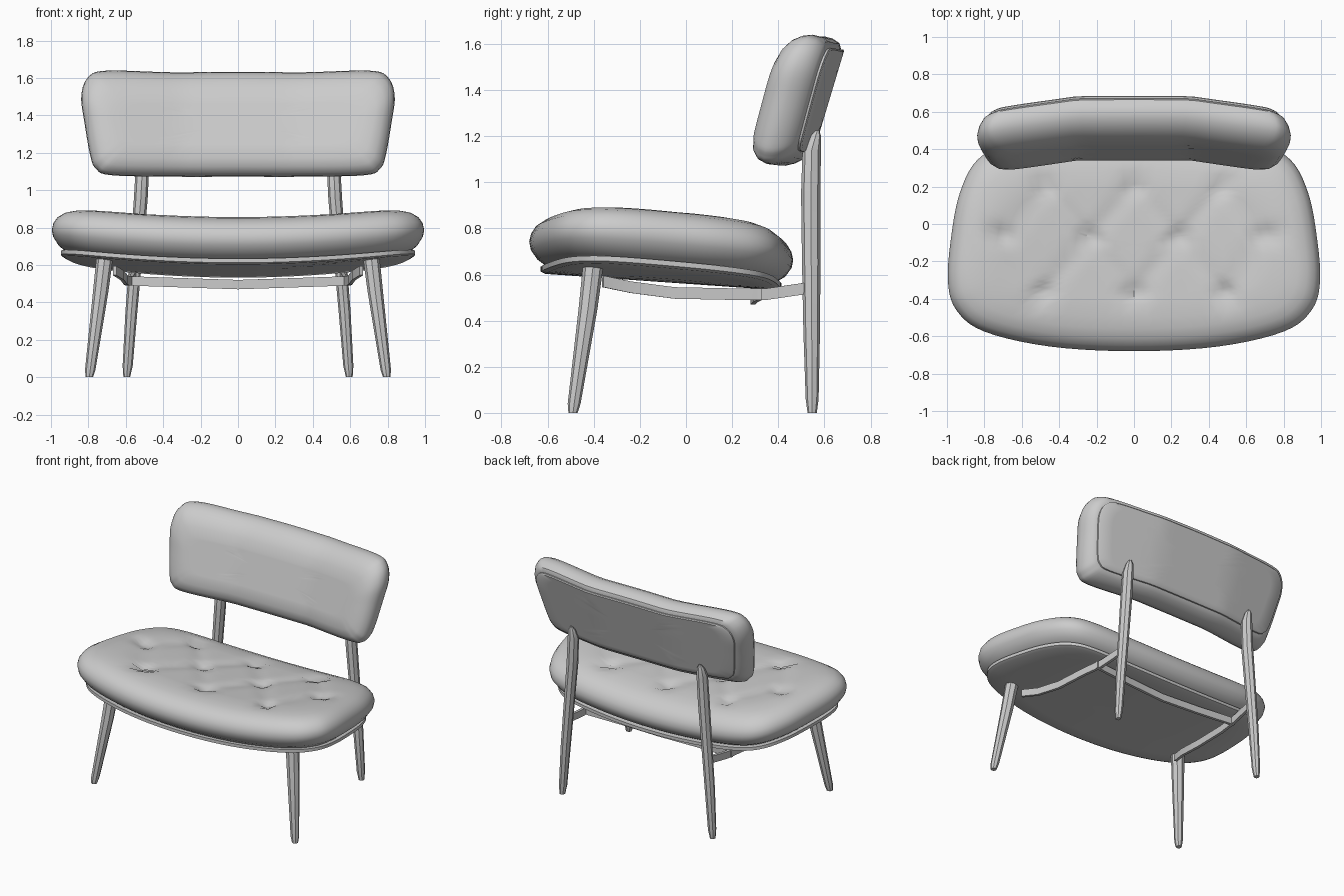
import bpy, bmesh, math
from mathutils import Vector

if "Cube" in bpy.data.objects:
    bpy.data.objects.remove(bpy.data.objects["Cube"])


def loft(name, rings, caps=True):
    """Skin a list of closed point rings into one smooth-shaded object."""
    bm = bmesh.new()
    vr = [[bm.verts.new(p) for p in r] for r in rings]
    n = len(vr[0])
    for a, b in zip(vr, vr[1:]):
        for i in range(n):
            j = (i + 1) % n
            bm.faces.new((a[i], a[j], b[j], b[i]))
    if caps:
        bm.faces.new(vr[0])
        bm.faces.new(vr[-1])
    bmesh.ops.remove_doubles(bm, verts=bm.verts, dist=1e-5)
    bmesh.ops.recalc_face_normals(bm, faces=bm.faces)
    me = bpy.data.meshes.new(name)
    bm.to_mesh(me)
    bm.free()
    ob = bpy.data.objects.new(name, me)
    bpy.context.collection.objects.link(ob)
    bpy.ops.object.select_all(action='DESELECT')
    ob.select_set(True)
    bpy.context.view_layer.objects.active = ob
    bpy.ops.object.shade_smooth_by_angle(angle=math.radians(35))
    return ob


def outline(half, steps=5):
    """Mirror half an outline across x and smooth it as a closed spline."""
    pts = [Vector(p) for p in half] + [Vector((-x, y)) for x, y in half[-2:0:-1]]
    n, out = len(pts), []
    for i in range(n):
        a, b, c, d = (pts[(i + k) % n] for k in (-1, 0, 1, 2))
        for s in range(steps):
            t = s / steps
            out.append(0.5 * (2 * b + (c - a) * t + (2 * a - 5 * b + 4 * c - d) * t * t
                              + (3 * b - a - 3 * c + d) * t ** 3))
    return out


def pad(name, shape, centre, half_size, profile, place, steps=14):
    """Upholstered pad: profile of (inset, height), closed to the middle on both sides."""
    hw, hh = half_size
    levels = [(1 - i / hw, 1 - i / hh, h) for i, h in profile]
    fade = [k / steps for k in range(steps)]
    first, last = levels[0], levels[-1]
    levels = ([(first[0] * t, first[1] * t, first[2]) for t in fade] + levels
              + [(last[0] * t, last[1] * t, last[2]) for t in reversed(fade)])
    return loft(name, [[place(p.x * sx, centre + (p.y - centre) * sy, h) for p in shape]
                       for sx, sy, h in levels], caps=False)


def leg(name, path, sides=8):
    """Tapered round leg through (x, y, z, radius x, radius y) points."""
    loft(name, [[(x + rx * math.cos(2 * math.pi * i / sides),
                  y + ry * math.sin(2 * math.pi * i / sides), z) for i in range(sides)]
                for x, y, z, rx, ry in path])


def rail(name, path, thick=0.02, high=0.05):
    """Thin upright strip swept along a path."""
    pts = [Vector(p) for p in path]
    rings = []
    for i, p in enumerate(pts):
        d = pts[min(i + 1, len(pts) - 1)] - pts[max(i - 1, 0)]
        side = Vector((-d.y, d.x, 0)).normalized() * thick / 2
        up = Vector((0, 0, high / 2))
        rings.append([p - side - up, p + side - up, p + side + up, p - side + up])
    loft(name, rings)


# Button positions in three staggered rows, joined by diagonal creases
tufts = [Vector(p) for p in [(-.47, .2), (0, .2), (.47, .2),
                             (-.7, -.06), (-.235, -.07), (.235, -.07), (.7, -.06),
                             (-.49, -.37), (0, -.37), (.49, -.37)]]
creases = [(a, b) for i, a in enumerate(tufts) for b in tufts[i + 1:] if (a - b).length < .42]


def crease_distance(p, a, b):
    t = max(0, min(1, (p - a).dot(b - a) / (b - a).length_squared))
    return (p - a - (b - a) * t).length


def seat_place(x, y, h):
    z = .69 - .07 * y + .075 * x * x + h
    if h > .12:
        p = Vector((x, y))
        near = min(crease_distance(p, a, b) for a, b in creases)
        z -= .01 * math.exp(-(near / .05) ** 2)
        z -= .03 * sum(math.exp(-((p - t).length / .05) ** 2) for t in tufts)
    return (x, y, z)


# Seat cushion and the board under it
seat_shape = outline([(0, -.68), (.45, -.655), (.8, -.575), (.95, -.46), (.995, -.3),
                      (.975, -.05), (.93, .17), (.84, .34), (.68, .42), (.35, .455), (0, .465)])
pad("seat_cushion", seat_shape, -.11, (.995, .57),
    [(.13, -.112), (.08, -.1), (.035, -.07), (.007, -.03), (0, .005), (.008, .04), (.03, .075),
     (.07, .104), (.12, .121), (.18, .131), (.25, .136)], seat_place)
pad("seat_board", seat_shape, -.11, (.995, .57),
    [(.07, -.13), (.05, -.122), (.05, -.1)], seat_place, steps=6)


# Backrest: leaning back, with both ends wrapping forward
def back_place(x, v, d):
    bend = .15 * max(0, abs(x) - .3)
    return (x, .505 + .3 * v + d - bend, 1.355 + v)


back_shape = outline([(0, .278), (.35, .275), (.7, .284), (.8, .25), (.838, .15), (.82, 0),
                      (.79, -.17), (.76, -.24), (.68, -.275), (.35, -.283), (0, -.283)])
pad("backrest_cushion", back_shape, 0, (.835, .283),
    [(.16, -.118), (.1, -.11), (.055, -.092), (.02, -.06), (.004, -.025), (0, .01),
     (.01, .05), (.03, .085), (.055, .1)], back_place, steps=10)
pad("backrest_panel", back_shape, 0, (.835, .283),
    [(.058, .09), (.058, .11), (.066, .116)], back_place, steps=8)

# Splayed front legs, and rear legs rising to the backrest
for s, side in ((-1, "left"), (1, "right")):
    leg("front_leg_" + side, [(s * .795, -.49, 0, .02, .02), (s * .79, -.485, .04, .028, .028),
                              (s * .735, -.425, .45, .041, .041), (s * .71, -.4, .66, .045, .045)])
    leg("rear_leg_" + side, [(s * .595, .547, 0, .018, .02), (s * .59, .547, .06, .027, .028),
                             (s * .57, .545, .35, .032, .036), (s * .545, .543, .65, .034, .04),
                             (s * .52, .541, .95, .037, .042), (s * .51, .545, 1.14, .036, .04),
                             (s * .51, .562, 1.2, .026, .024), (s * .51, .57, 1.225, .01, .008)])
    rail("side_rail_" + side, [(s * .66, -.36, .57), (s * .62, -.24, .545), (s * .6, -.05, .52),
                               (s * .59, .2, .515), (s * .57, .35, .515), (s * .555, .52, .54)])

# Rear cross rail under the seat
rail("rear_rail", [(-.59, .32, .515), (-.3, .3, .505), (0, .29, .495), (.3, .3, .505), (.59, .32, .515)])
